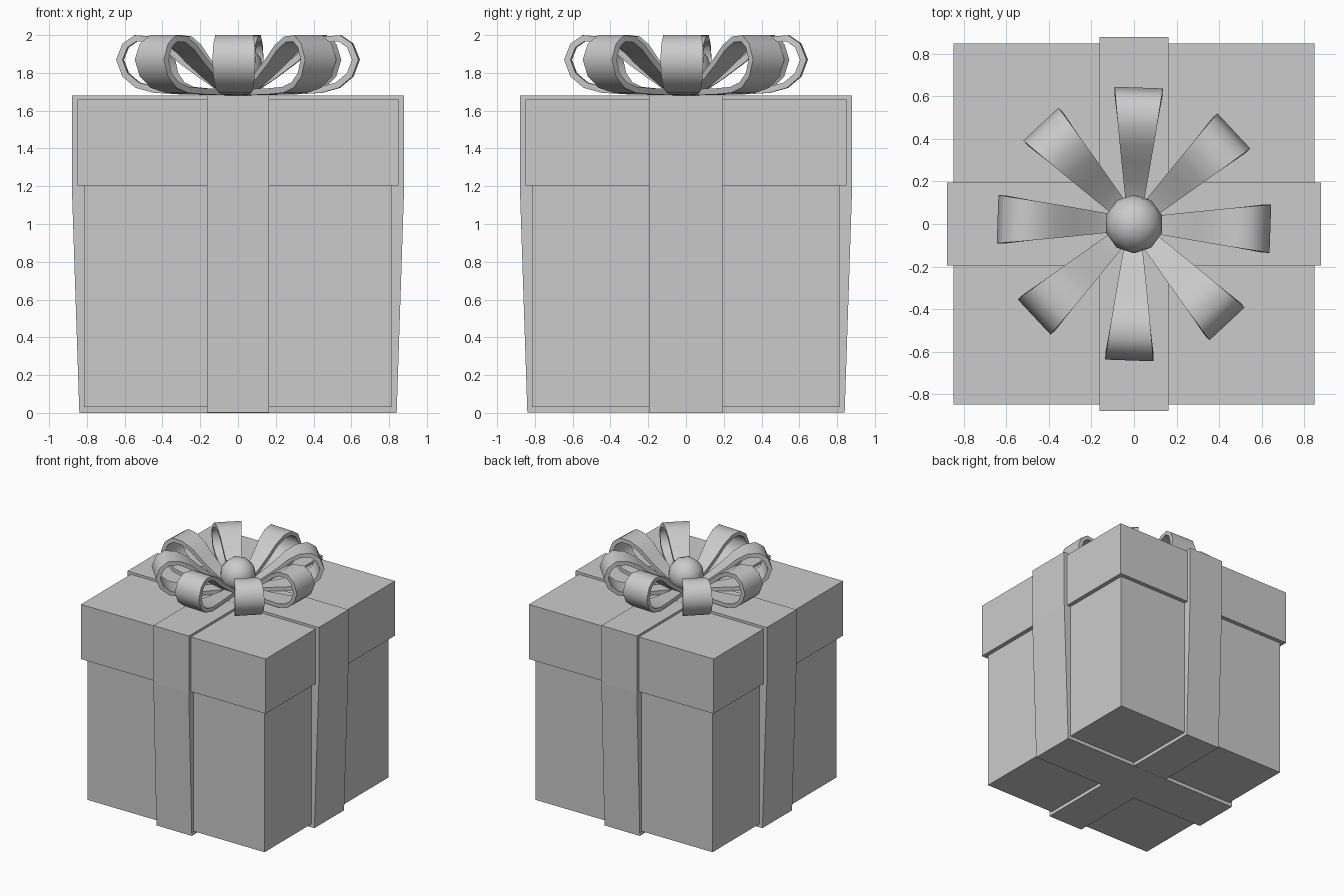
import bpy, bmesh, math

if "Cube" in bpy.data.objects:
    bpy.data.objects.remove(bpy.data.objects["Cube"])


def make_object(name, bm):
    bmesh.ops.recalc_face_normals(bm, faces=bm.faces)
    mesh = bpy.data.meshes.new(name)
    bm.to_mesh(mesh)
    bm.free()
    obj = bpy.data.objects.new(name, mesh)
    bpy.context.collection.objects.link(obj)
    return obj


def block(name, half, z0, z1):
    bpy.ops.mesh.primitive_cube_add(size=1, location=(0, 0, (z0 + z1) / 2))
    obj = bpy.context.object
    obj.name = name
    obj.scale = (2 * half, 2 * half, z1 - z0)
    bpy.ops.object.transform_apply(location=False, rotation=False, scale=True)


def ribbon(name, half_width, top, bottom, turn):
    # Side profile wrapped around box and lid, extruded to the ribbon width
    right = [(0.84, bottom), (0.88, 1.205), (0.88, top)]
    profile = right + [(-u, z) for u, z in reversed(right)]
    bm = bmesh.new()
    face = bm.faces.new([bm.verts.new((u, -half_width, z)) for u, z in profile])
    ext = bmesh.ops.extrude_face_region(bm, geom=[face])
    moved = [g for g in ext["geom"] if isinstance(g, bmesh.types.BMVert)]
    bmesh.ops.translate(bm, verts=moved, vec=(0, 2 * half_width, 0))
    make_object(name, bm).rotation_euler.z = turn


# Teardrop centreline of one bow loop: radius, height
LOOP = [(0.03, 1.705), (0.12, 1.735), (0.2, 1.79), (0.3, 1.865), (0.38, 1.935),
        (0.46, 1.977), (0.54, 1.983), (0.595, 1.945), (0.625, 1.87),
        (0.595, 1.79), (0.53, 1.735), (0.44, 1.71), (0.3, 1.702), (0.03, 1.697)]


def bow_loop(name, angle):
    bm = bmesh.new()
    rows = []
    for r, z in LOOP:
        w = (0.055 + 0.275 * r) / 2
        rows.append([bm.verts.new((r, s * w, z)) for s in (-1, 1)])
    for a, b in zip(rows, rows[1:]):
        bm.faces.new((a[0], a[1], b[1], b[0]))
    obj = make_object(name, bm)
    obj.rotation_euler.z = angle
    mod = obj.modifiers.new("thickness", "SOLIDIFY")
    mod.thickness = 0.032
    mod.offset = 0
    mod.use_even_offset = True
    bpy.ops.object.select_all(action="DESELECT")
    obj.select_set(True)
    bpy.context.view_layer.objects.active = obj
    bpy.ops.object.modifier_apply(modifier=mod.name)
    bpy.ops.object.shade_smooth_by_angle(angle=math.radians(50))


# Box and overhanging lid
block("box", 0.815, 0.03, 1.21)
block("lid", 0.85, 1.205, 1.66)

# Crossed ribbons
ribbon("ribbon_side_to_side", 0.195, 1.68, 0.0, 0)
ribbon("ribbon_front_to_back", 0.163, 1.679, 0.001, math.pi / 2)

# Bow of eight loops
for i in range(8):
    bow_loop(f"bow_loop_{i + 1}", math.radians(45 * i - 2))

# Round knot in the middle of the bow
bpy.ops.mesh.primitive_ico_sphere_add(subdivisions=2, radius=0.138, location=(0, 0, 1.815))
knot = bpy.context.object
knot.name = "bow_knot"
bpy.ops.object.shade_smooth()
